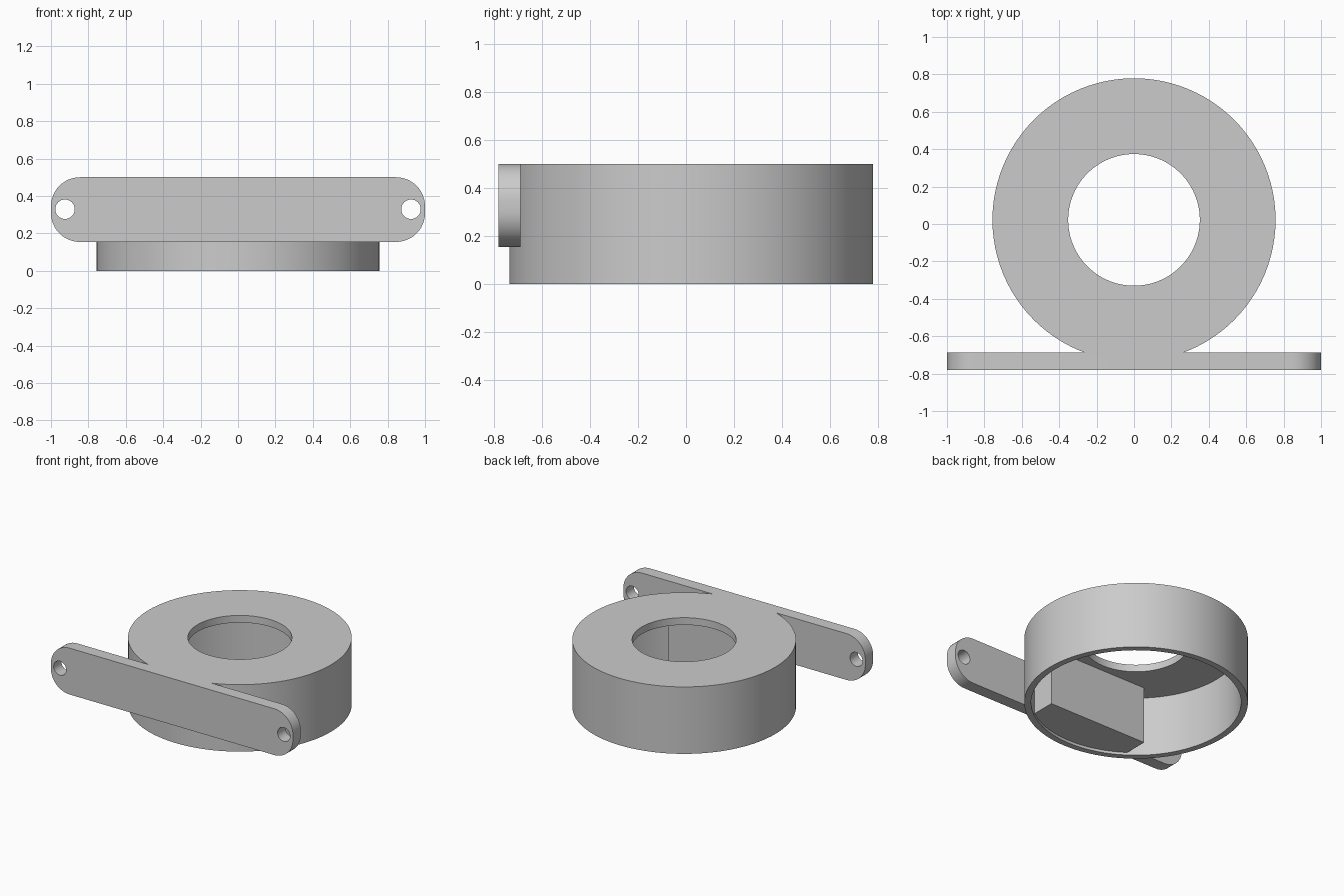
import bpy
import bmesh
from math import sin, cos, pi, tau, asin, radians
from mathutils import Matrix, Vector

cube = bpy.data.objects.get("Cube")
if cube:
    bpy.data.objects.remove(cube, do_unlink=True)

GREY = (0.6, 0.6, 0.6, 1)
grey = bpy.data.materials.new("plain grey")
grey.use_nodes = True
grey.diffuse_color = GREY
grey.node_tree.nodes["Principled BSDF"].inputs["Base Color"].default_value = GREY

CENTRE_Y = 0.022
HEIGHT = 0.5
OUTER, INNER, HOLE = 0.757, 0.711, 0.352
LID = 0.054


def arc(cx, cy, r, start, end, steps):
    return [(cx + r * cos(start + (end - start) * i / steps),
             cy + r * sin(start + (end - start) * i / steps)) for i in range(steps + 1)]


def finish(obj):
    obj.data.materials.clear()
    obj.data.materials.append(grey)
    bpy.ops.object.select_all(action='DESELECT')
    obj.select_set(True)
    bpy.context.view_layer.objects.active = obj
    bpy.ops.object.shade_smooth_by_angle(angle=radians(30))


def plate(name, loops, thickness, matrix):
    """Extrude a flat outline, with any further loops cut as holes."""
    curve = bpy.data.curves.new(name, 'CURVE')
    curve.dimensions = '2D'
    curve.fill_mode = 'BOTH'
    curve.extrude = thickness / 2
    for loop in loops:
        spline = curve.splines.new('POLY')
        spline.points.add(len(loop) - 1)
        for point, (x, y) in zip(spline.points, loop):
            point.co = (x, y, 0, 1)
        spline.use_cyclic_u = True
    source = bpy.data.objects.new(name + " outline", curve)
    bpy.context.collection.objects.link(source)
    bpy.context.view_layer.update()
    mesh = bpy.data.meshes.new_from_object(
        source.evaluated_get(bpy.context.evaluated_depsgraph_get()))
    bpy.data.objects.remove(source, do_unlink=True)
    bm = bmesh.new()
    bm.from_mesh(mesh)
    bmesh.ops.remove_doubles(bm, verts=bm.verts, dist=0.0001)
    bmesh.ops.transform(bm, matrix=matrix, verts=bm.verts)
    bmesh.ops.recalc_face_normals(bm, faces=bm.faces)
    bm.to_mesh(mesh)
    bm.free()
    mesh.name = name
    obj = bpy.data.objects.new(name, mesh)
    bpy.context.collection.objects.link(obj)
    finish(obj)


# Round housing: open below, with a holed lid on top
profile = [(OUTER, 0), (OUTER, HEIGHT), (HOLE, HEIGHT),
           (HOLE, HEIGHT - LID), (INNER, HEIGHT - LID), (INNER, 0)]
bm = bmesh.new()
verts = [bm.verts.new((r, 0, z)) for r, z in profile]
edges = [bm.edges.new((verts[i - 1], verts[i])) for i in range(len(verts))]
bmesh.ops.spin(bm, geom=verts + edges, cent=(0, 0, 0), axis=(0, 0, 1),
               angle=tau, steps=96, use_merge=True)
bmesh.ops.remove_doubles(bm, verts=bm.verts, dist=0.0001)
bmesh.ops.recalc_face_normals(bm, faces=bm.faces)
bmesh.ops.translate(bm, verts=bm.verts, vec=Vector((0, CENTRE_Y, 0)))
mesh = bpy.data.meshes.new("housing")
bm.to_mesh(mesh)
bm.free()
housing = bpy.data.objects.new("housing", mesh)
bpy.context.collection.objects.link(housing)
finish(housing)

# Mounting bar with rounded ends and a screw hole near each end
HALF_H, CORNER = 0.173, 0.155
outline = []
for k, (sx, sz) in enumerate([(1, 1), (-1, 1), (-1, -1), (1, -1)]):
    outline += arc(sx * (1 - CORNER), sz * (HALF_H - CORNER), CORNER,
                   k * pi / 2, (k + 1) * pi / 2, 12)
holes = [arc(x, 0.002, 0.052, 0, tau, 32)[:-1] for x in (-0.925, 0.925)]
upright = Matrix.Translation((0, -0.734, HEIGHT - HALF_H)) @ Matrix.Rotation(pi / 2, 4, 'X')
plate("mounting_bar", [outline] + holes, 0.092, upright)

# Flat-faced block inside the housing, behind the bar
HALF_W, BACK, REACH = 0.41, -0.404, 0.735
spread = asin(HALF_W / REACH)
block = arc(0, 0, REACH, -pi / 2 - spread, -pi / 2 + spread, 24)
block += [(HALF_W, BACK), (-HALF_W, BACK)]
BOTTOM, TOP = 0.02, HEIGHT - LID / 2
plate("inner_block", [block], TOP - BOTTOM,
      Matrix.Translation((0, CENTRE_Y, (TOP + BOTTOM) / 2)))
